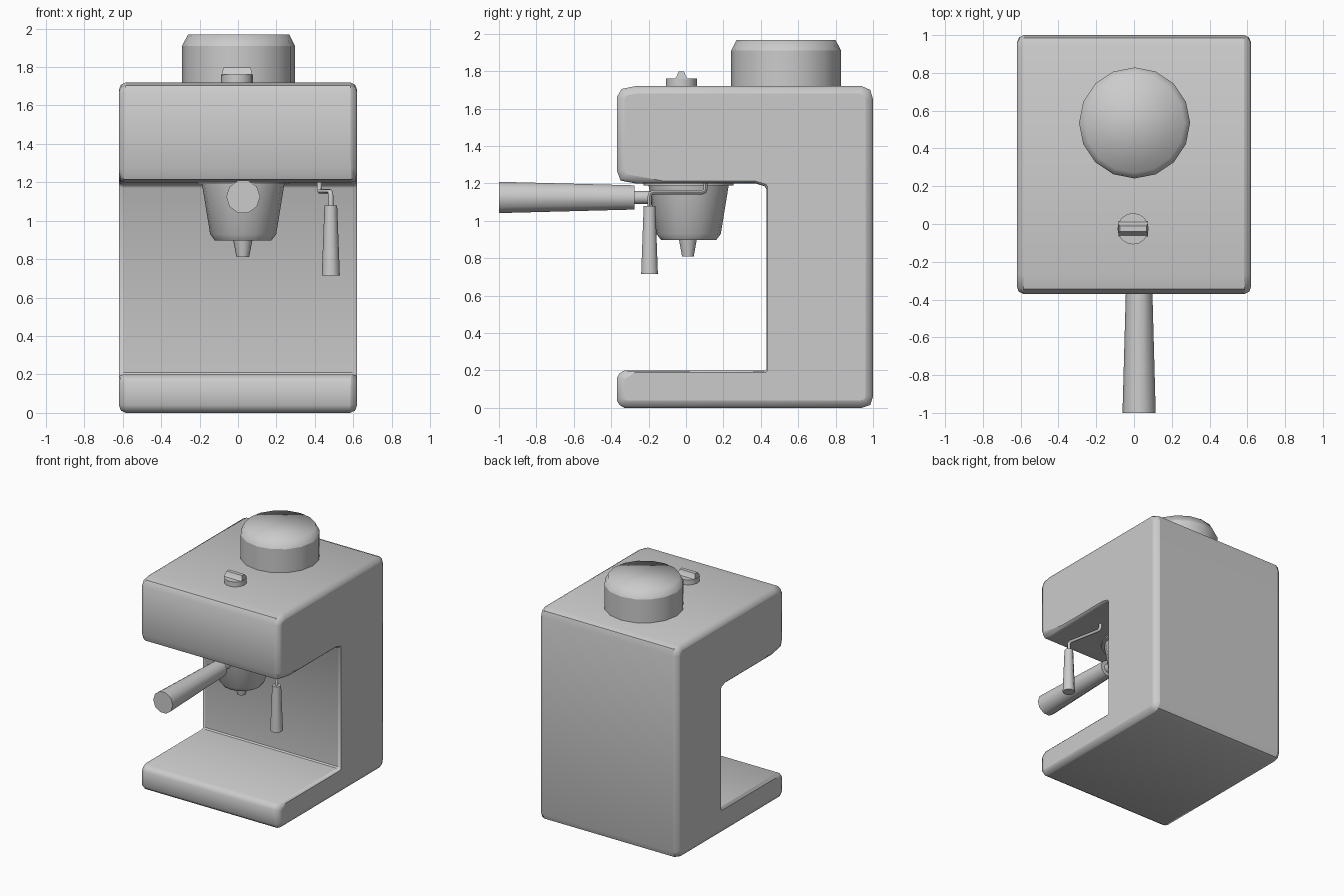
import bpy
import bmesh
from math import radians, pi, cos, sin
from mathutils import Matrix, Vector

cube = bpy.data.objects.get("Cube")
if cube:
    bpy.data.objects.remove(cube, do_unlink=True)

grey = bpy.data.materials.new("plain_grey")
grey.use_nodes = True
grey.diffuse_color = (0.6, 0.6, 0.6, 1)
grey.node_tree.nodes["Principled BSDF"].inputs["Base Color"].default_value = (0.6, 0.6, 0.6, 1)


def finish(name, bm, smooth_angle=40):
    bmesh.ops.recalc_face_normals(bm, faces=bm.faces)
    mesh = bpy.data.meshes.new(name)
    bm.to_mesh(mesh)
    bm.free()
    mesh.materials.append(grey)
    ob = bpy.data.objects.new(name, mesh)
    bpy.context.collection.objects.link(ob)
    shade(ob, smooth_angle)
    return ob


def shade(ob, angle):
    bpy.ops.object.select_all(action='DESELECT')
    ob.select_set(True)
    bpy.context.view_layer.objects.active = ob
    bpy.ops.object.shade_smooth_by_angle(angle=radians(angle))


def lathe(name, profile, centre, sides=16, along_y=False, smooth_angle=40):
    """Turn (radius, height) points round an axis through centre, capping both ends."""
    bm = bmesh.new()
    rings = []
    for r, h in profile:
        angles = [2 * pi * i / sides for i in range(sides)]
        rings.append([bm.verts.new((r * cos(a), r * sin(a), h)) for a in angles])
    for low, high in zip(rings, rings[1:]):
        for i in range(sides):
            j = (i + 1) % sides
            bm.faces.new((low[i], low[j], high[j], high[i]))
    bm.faces.new(rings[0][::-1])
    bm.faces.new(rings[-1])
    turn = Matrix.Rotation(radians(90), 4, 'X') if along_y else Matrix()
    bm.transform(Matrix.Translation(centre) @ turn)
    return finish(name, bm, smooth_angle)


def extrude_x(name, profile, x0, x1):
    """Extrude a (y, z) outline from x0 to x1."""
    bm = bmesh.new()
    face = bm.faces.new([bm.verts.new((x0, y, z)) for y, z in profile])
    new = bmesh.ops.extrude_face_region(bm, geom=[face])["geom"]
    verts = [v for v in new if isinstance(v, bmesh.types.BMVert)]
    bmesh.ops.translate(bm, verts=verts, vec=(x1 - x0, 0, 0))
    return bm


# Body: C-shaped side outline with rounded corners
outline = [
    (-.33, 0), (.94, 0), (.985, .015), (1, .06),
    (1, 1.65), (.985, 1.7), (.94, 1.72),
    (-.27, 1.72), (-.345, 1.705), (-.37, 1.66),
    (-.37, 1.27), (-.35, 1.215), (-.27, 1.2),
    (.37, 1.2), (.42, 1.185), (.43, 1.17),
    (.43, .21), (.42, .2),
    (-.33, .2), (-.355, .185), (-.37, .16), (-.37, .04), (-.355, .015)]
bm = extrude_x("body", outline, -.62, .62)
weight = bm.edges.layers.float.new("bevel_weight_edge")
for e in bm.edges:
    a, b = (v.co for v in e.verts)
    if abs(a.x - b.x) > .1:
        continue
    mid = (a + b) / 2
    if mid.y < -.3 or mid.y > .9 or mid.z < .1 or mid.z > 1.5:
        e[weight] = 1       # outer rim
    elif .3 < mid.z < 1.15:
        e[weight] = .12     # column edge inside the opening
    else:
        e[weight] = .3      # tray top and underside of the head
body = finish("body", bm)
bevel = body.modifiers.new("rounded_sides", 'BEVEL')
bevel.limit_method = 'WEIGHT'
bevel.width = .04
bevel.segments = 2
bevel.use_clamp_overlap = False
bpy.ops.object.modifier_apply(modifier=bevel.name)
shade(body, 50)

# Bean hopper and its lid
hopper = (0.003, .535, 1.71)
lathe("hopper_wall", [(.294, 0), (.294, .2)], hopper)
lathe("hopper_lid", [(.294, .2), (.264, .258)], hopper, smooth_angle=80)

# Control knob with a raised grip
lathe("knob_base", [(.083, 0), (.083, .05)], (-.005, -.025, 1.71))
grip = [(-.065, 1.755), (-.05, 1.772), (-.04, 1.798),
        (-.01, 1.798), (0, 1.772), (.015, 1.755)]
bm = extrude_x("knob_grip", grip, -.083, .073)
for v in bm.verts:          # narrow the grip towards its top
    if v.co.z > 1.78:
        v.co.x = -.005 + (v.co.x + .005) * .9
finish("knob_grip", bm)

# Brew head: flange, cup and spout
brew = (.027, .014, 0)
lathe("brew_flange", [(.24, 1.19), (.24, 1.21)], brew)
lathe("filter_cup", [(.148, .898), (.172, .93), (.216, 1.2)], brew)
lathe("spout", [(.033, .81), (.052, .91)], (.025, .01, 0), sides=10)

# Handle pointing to the front
handle = (.027, 0, 1.125)
lathe("handle_neck", [(.036, .14), (.036, .3)], handle, 10, along_y=True)
lathe("handle_grip", [(.068, .275), (.088, 1)], handle, 10, along_y=True)


# Steam pipe with softened corners, and its grip
path = [Vector(p) for p in
        ((.423, .105, 1.22), (.423, .105, 1.152), (.483, -.195, 1.152), (.483, -.195, 1.06))]
points = [path[0]]
for before, corner, after in zip(path, path[1:], path[2:]):
    start = corner + (before - corner).normalized() * .022
    end = corner + (after - corner).normalized() * .022
    points += [start, (start + end + 2 * corner) / 4, end]
points.append(path[-1])
curve = bpy.data.curves.new("steam_pipe", 'CURVE')
curve.dimensions = '3D'
curve.bevel_depth = .013
curve.bevel_resolution = 1
curve.use_fill_caps = True
spline = curve.splines.new('POLY')
spline.points.add(len(points) - 1)
for point, co in zip(spline.points, points):
    point.co = (*co, 1)
curve.materials.append(grey)
pipe = bpy.data.objects.new("steam_pipe", curve)
bpy.context.collection.objects.link(pipe)
bpy.ops.object.select_all(action='DESELECT')
pipe.select_set(True)
bpy.context.view_layer.objects.active = pipe
bpy.ops.object.convert(target='MESH')
shade(bpy.context.object, 60)
lathe("steam_grip", [(.047, .715), (.033, 1.08)], (.483, -.195, 0), sides=10)
